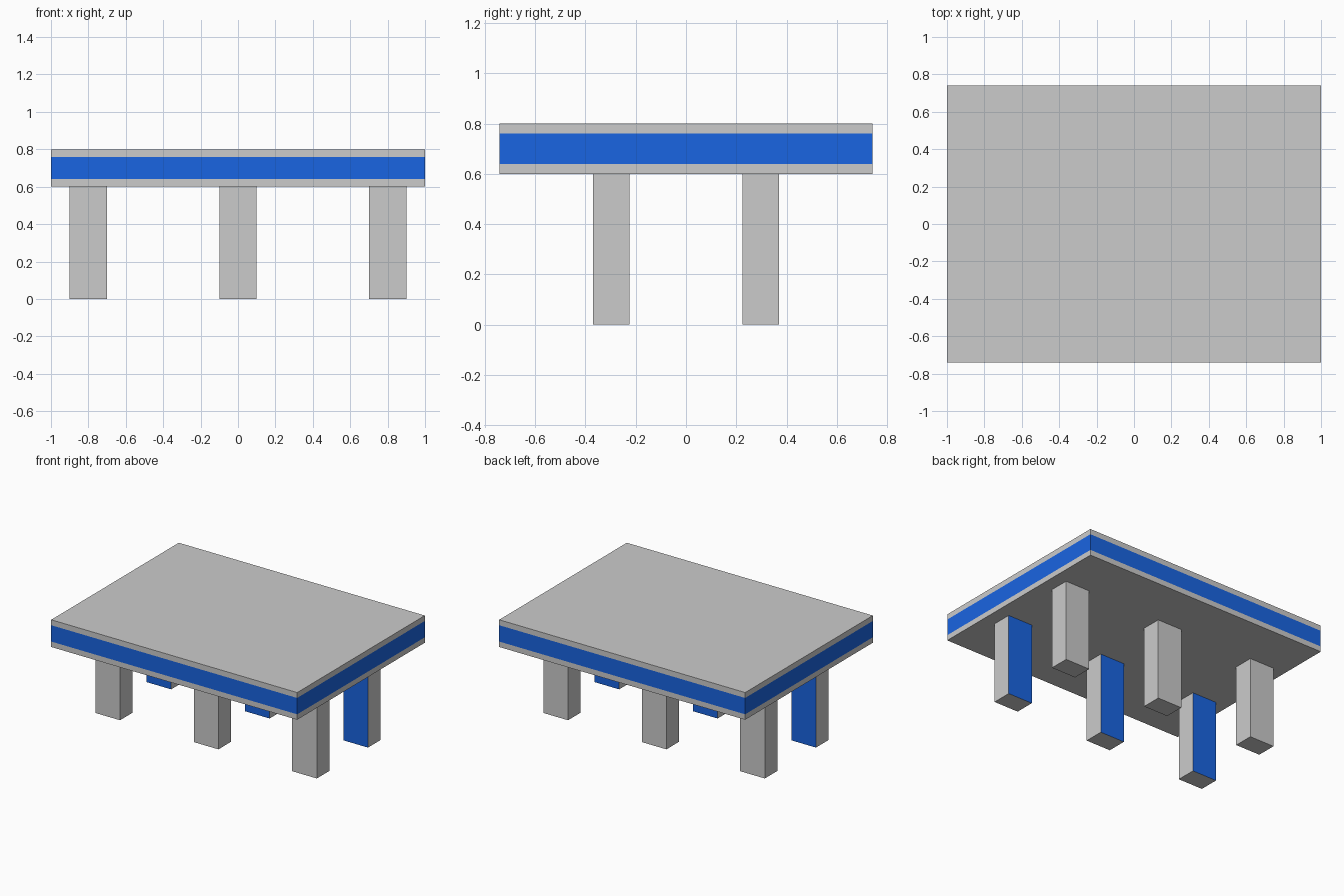
import bpy, bmesh
from mathutils import Vector

if "Cube" in bpy.data.objects:
    bpy.data.objects.remove(bpy.data.objects["Cube"])

BLUE = bpy.data.materials.new("blue_trim")
BLUE.diffuse_color = (0.01, 0.13, 0.76, 1)
BLUE.use_nodes = True
BLUE.node_tree.nodes["Principled BSDF"].inputs["Base Color"].default_value = BLUE.diffuse_color


def box(name, centre, size, is_blue, cuts=()):
    """Box with optional horizontal cuts; faces passing is_blue are coloured."""
    bm = bmesh.new()
    bmesh.ops.create_cube(bm, size=1)
    bmesh.ops.scale(bm, vec=size, verts=bm.verts)
    bmesh.ops.translate(bm, vec=centre, verts=bm.verts)
    for z in cuts:
        bmesh.ops.bisect_plane(bm, geom=bm.verts[:] + bm.edges[:] + bm.faces[:],
                               plane_co=(0, 0, z), plane_no=(0, 0, 1))
    bm.normal_update()
    for f in bm.faces:
        f.material_index = int(is_blue(f))
    # keep the origin at the part's centre
    bmesh.ops.translate(bm, vec=-Vector(centre), verts=bm.verts)
    mesh = bpy.data.meshes.new(name)
    mesh.materials.append(None)
    mesh.materials.append(BLUE)
    bm.to_mesh(mesh)
    bm.free()
    obj = bpy.data.objects.new(name, mesh)
    obj.location = centre
    bpy.context.collection.objects.link(obj)


# Slab with a blue band round its rim
box("table_top", (0, 0, 0.7), (2, 1.482, 0.2),
    lambda f: abs(f.normal.z) < 0.5 and abs(f.calc_center_median().z - 0.7) < 0.05,
    cuts=(0.64, 0.76))

# Two rows of three legs, blue on the faces turned toward the middle
for row, side in (("front", -1), ("back", 1)):
    for place, x in (("left", -0.8), ("middle", 0), ("right", 0.8)):
        box(f"{row}_{place}_leg", (x, side * 0.297, 0.3), (0.2, 0.146, 0.6),
            lambda f: f.normal.y * side < -0.5)
